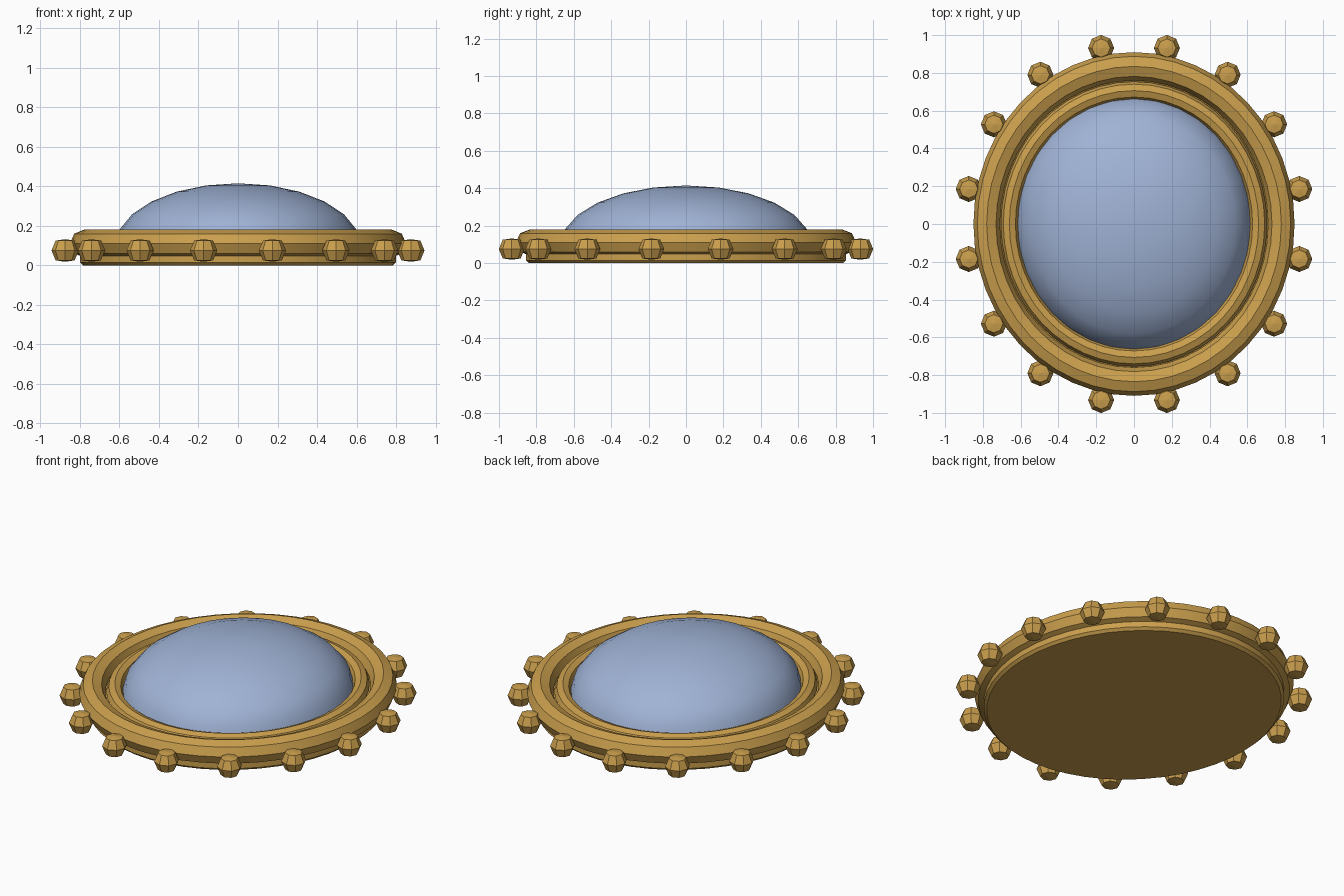
import bpy, bmesh, math

if "Cube" in bpy.data.objects:
    bpy.data.objects.remove(bpy.data.objects["Cube"])

STRETCH = 1.07  # the whole piece is slightly oval along y


def material(name, rgb):
    m = bpy.data.materials.new(name)
    m.diffuse_color = (*rgb, 1)
    m.use_nodes = True
    m.node_tree.nodes["Principled BSDF"].inputs["Base Color"].default_value = m.diffuse_color
    return m


gold = material("antique_gold", (0.60, 0.35, 0.075))
blue = material("pale_blue_stone", (0.35, 0.45, 0.67))


def revolve(name, profile, segs, mat, closed=False, sy=STRETCH, loc=(0, 0, 0), smooth=True):
    """Spin a list of (radius, z) points round z; radius 0 becomes a pole."""
    bm = bmesh.new()
    rings = []
    for r, z in profile:
        if r < 1e-6:
            rings.append([bm.verts.new((0, 0, z))] * segs)
        else:
            rings.append([bm.verts.new((r * math.cos(2 * math.pi * i / segs),
                                        r * sy * math.sin(2 * math.pi * i / segs), z))
                          for i in range(segs)])
    pairs = list(zip(rings, rings[1:]))
    if closed:
        pairs.append((rings[-1], rings[0]))
    for a, b in pairs:
        for i in range(segs):
            j = (i + 1) % segs
            bm.faces.new(list(dict.fromkeys((a[i], a[j], b[j], b[i]))))
    bmesh.ops.recalc_face_normals(bm, faces=bm.faces[:])
    me = bpy.data.meshes.new(name)
    bm.to_mesh(me)
    bm.free()
    me.materials.append(mat)
    ob = bpy.data.objects.new(name, me)
    ob.location = loc
    bpy.context.collection.objects.link(ob)
    if smooth:
        bpy.ops.object.select_all(action='DESELECT')
        ob.select_set(True)
        bpy.context.view_layer.objects.active = ob
        bpy.ops.object.shade_smooth_by_angle(angle=math.radians(30))
    return ob


def octagon(major, minor, z):
    return [(major + minor * math.cos(k * math.pi / 4), z + minor * math.sin(k * math.pi / 4))
            for k in range(8)]


# backing plate with bevelled rim
revolve("backing_plate", [(0, 0), (0.785, 0), (0.80, 0.015), (0.80, 0.085), (0.785, 0.10), (0, 0.10)],
        48, gold)

# outer ring and inner bezel, both with eight-sided sections
revolve("outer_ring", octagon(0.78, 0.07, 0.11), 48, gold, closed=True)
revolve("inner_bezel", octagon(0.66, 0.045, 0.115), 48, gold, closed=True)

# domed stone
dome = [(0.62 * math.cos(math.radians(a)), 0.10 + 0.315 * math.sin(math.radians(a)))
        for a in range(0, 90, 15)] + [(0, 0.415)]
revolve("domed_stone", [(0, 0.10)] + dome, 32, blue, sy=1.08)

# sixteen faceted beads round the edge
for k in range(16):
    a = math.radians(11.25 + 22.5 * k)
    revolve("bead_%02d" % (k + 1),
            [(0, -0.057), (0.048, -0.050), (0.069, 0), (0.048, 0.050), (0, 0.057)],
            8, gold, sy=1.0, smooth=False,
            loc=(0.892 * math.cos(a), 0.95 * math.sin(a), 0.075))
